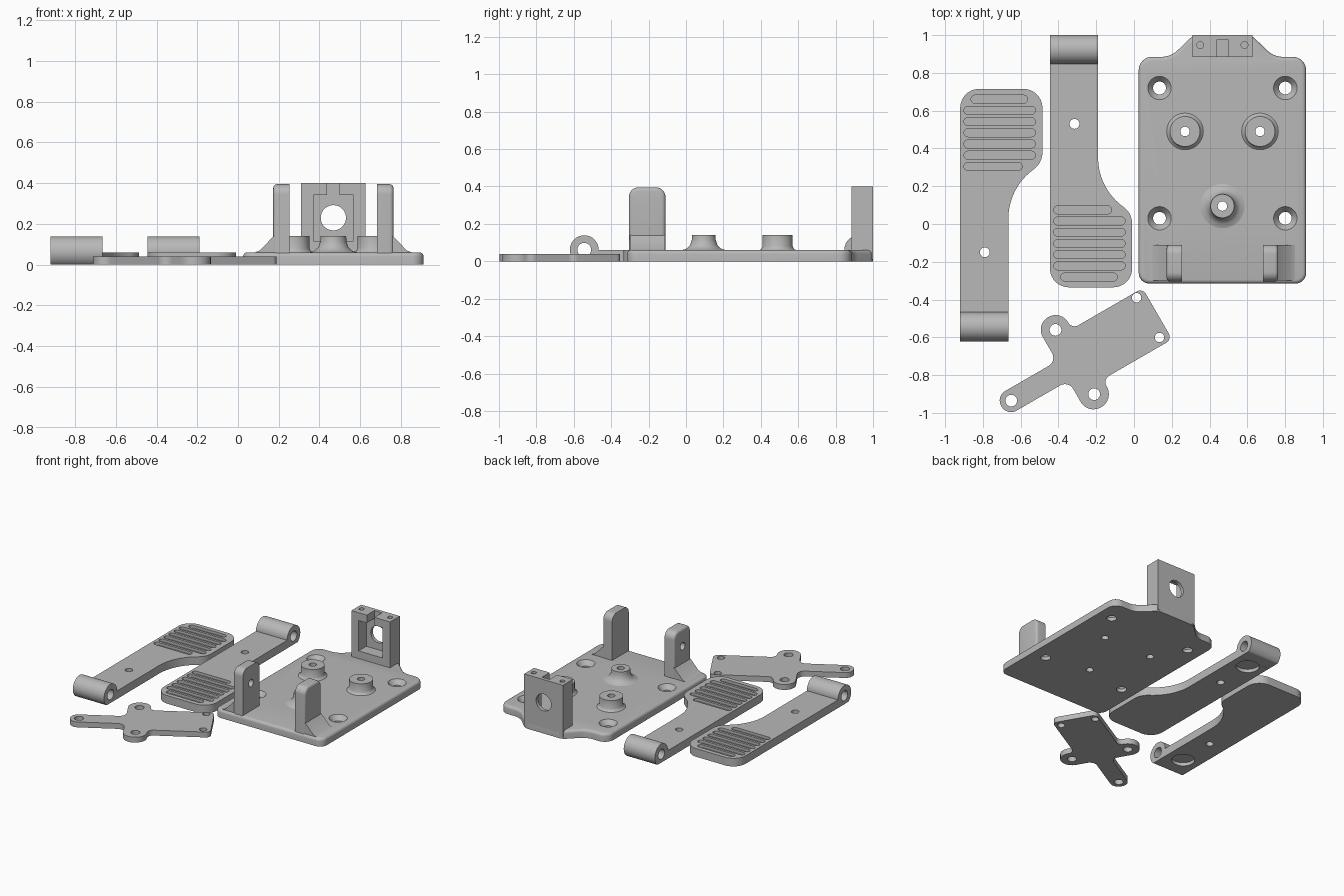
import bpy, bmesh, math
from mathutils import Matrix, Vector

cube = bpy.data.objects.get("Cube")
if cube:
    bpy.data.objects.remove(cube, do_unlink=True)

grey = bpy.data.materials.new("plain_grey")
grey.use_nodes = True
colour = (0.48, 0.48, 0.48, 1)
grey.diffuse_color = colour
for node in grey.node_tree.nodes:
    if node.type == 'BSDF_PRINCIPLED':
        node.inputs["Base Color"].default_value = colour


def finish(bm, name, matrix):
    bmesh.ops.remove_doubles(bm, verts=bm.verts, dist=0.0002)
    bm.transform(matrix)
    bmesh.ops.recalc_face_normals(bm, faces=bm.faces)
    mesh = bpy.data.meshes.new(name)
    bm.to_mesh(mesh)
    bm.free()
    mesh.materials.append(grey)
    ob = bpy.data.objects.new(name, mesh)
    bpy.context.collection.objects.link(ob)
    return ob


def axes(u, v, w, loc=(0, 0, 0)):
    """Matrix taking local u, v, w onto the given directions."""
    m = Matrix((u, v, w)).transposed().to_4x4()
    m.translation = Vector(loc)
    return m


def rounded(corners, steps=8):
    """Polygon of (x, y, radius) corners with each corner filleted."""
    out = []
    for i, (x, y, r) in enumerate(corners):
        p = Vector((x, y))
        a = (Vector(corners[i - 1][:2]) - p).normalized()
        b = (Vector(corners[(i + 1) % len(corners)][:2]) - p).normalized()
        if r == 0:
            out.append(p)
            continue
        half = a.angle(b) / 2
        centre = p + (a + b).normalized() * r / math.sin(half)
        start = p + a * r / math.tan(half) - centre
        end = p + b * r / math.tan(half) - centre
        for k in range(steps + 1):
            t = k / steps
            out.append(centre + (start * (1 - t) + end * t).normalized() * r)
    return out


def circle(x, y, r, n=40):
    return [Vector((x + r * math.cos(math.tau * i / n), y + r * math.sin(math.tau * i / n)))
            for i in range(n)]


def rect(x0, x1, y0, y1, r=0.0):
    return rounded([(x0, y0, r), (x1, y0, r), (x1, y1, r), (x0, y1, r)])


def prism(name, outline, w0, w1, matrix=Matrix(), soft=0):
    """Extrude an outline from w0 to w1, optionally rounding the far rim."""
    bm = bmesh.new()
    base = bm.faces.new([bm.verts.new((p[0], p[1], w0)) for p in outline])
    new = bmesh.ops.extrude_face_region(bm, geom=[base], use_keep_orig=True)["geom"]
    top = [v for v in new if isinstance(v, bmesh.types.BMVert)]
    bmesh.ops.translate(bm, verts=top, vec=(0, 0, w1 - w0))
    bmesh.ops.remove_doubles(bm, verts=bm.verts, dist=0.0002)
    if soft:
        rim = [e for e in bm.edges if all(abs(v.co.z - w1) < 1e-5 for v in e.verts)]
        bmesh.ops.bevel(bm, geom=rim, offset=soft, segments=4, profile=0.5, affect='EDGES')
    return finish(bm, name, matrix)


def lathe(name, profile, x, y, closed):
    bm = bmesh.new()
    vs = [bm.verts.new((r, 0, z)) for r, z in profile]
    es = [bm.edges.new(pair) for pair in zip(vs, vs[1:])]
    if closed:
        es.append(bm.edges.new((vs[-1], vs[0])))
    bmesh.ops.spin(bm, geom=vs + es, cent=(0, 0, 0), axis=(0, 0, 1),
                   angle=math.tau, steps=40, use_merge=True)
    return finish(bm, name, Matrix.Translation((x, y, 0)))


def cut(ob, cutter, keep=False):
    mod = ob.modifiers.new("cut", 'BOOLEAN')
    mod.operation = 'DIFFERENCE'
    mod.solver = 'EXACT'
    mod.object = cutter
    bpy.context.view_layer.update()
    dg = bpy.context.evaluated_depsgraph_get()
    mesh = bpy.data.meshes.new_from_object(ob.evaluated_get(dg))
    ob.modifiers.clear()
    ob.data = mesh
    if not keep:
        bpy.data.objects.remove(cutter, do_unlink=True)


def drill(ob, x, y, r, z0=-0.1, z1=0.5):
    cut(ob, prism("drill", circle(x, y, r), z0, z1))


parts = []
ALONG_X = axes((0, 1, 0), (0, 0, 1), (1, 0, 0))
ALONG_Y = axes((1, 0, 0), (0, 0, 1), (0, 1, 0))
MID = 0.468  # centre line of the base

# Base plate with flared rear tab
half = [(0.025, -0.315, 0.055), (0.025, 0.885, 0.07), (0.195, 0.885, 0.12), (0.315, 1.0, 0.06)]
outline = half + [(2 * MID - x, y, r) for x, y, r in reversed(half)]
base = prism("base_plate", rounded(outline), 0, 0.06, soft=0.02)
for x in (0.135, 2 * MID - 0.135):
    for y in (0.03, 0.72):
        cut(base, lathe("countersink", [(0, -0.02), (0.034, -0.02), (0.034, 0.025),
                                        (0.062, 0.06), (0.062, 0.1), (0, 0.1)], x, y, False))
parts.append(base)

# Standoff bosses
wide = [(0.025, 0.05), (0.1, 0.058), (0.088, 0.066), (0.08, 0.08), (0.08, 0.14), (0.025, 0.14)]
flared = [(0.025, 0.05), (0.125, 0.058), (0.095, 0.066), (0.074, 0.085), (0.064, 0.115),
          (0.063, 0.14), (0.025, 0.14)]
for name, x, y, profile in (("left_boss", 0.667, 0.49, wide), ("right_boss", 0.27, 0.49, wide),
                            ("front_boss", MID, 0.095, flared)):
    drill(base, x, y, 0.025)
    parts.append(lathe(name, profile, x, y, True))

# Pivot lugs with sloped outer gussets
for name, side in (("right", -1), ("left", 1)):
    m = axes((0, 1, 0), (0, 0, 1), (side, 0, 0), (MID + side * 0.215, 0, 0))
    lug = prism(name + "_lug", rounded([(-0.305, 0.03, 0), (-0.11, 0.03, 0),
                                        (-0.11, 0.395, 0.05), (-0.305, 0.395, 0.05)]),
                0, 0.08, m, soft=0.018)
    cut(lug, prism("pin", circle(-0.208, 0.265, 0.027), -0.1, 0.2, m))
    m = axes((side, 0, 0), (0, 0, 1), (0, 1, 0), (MID, 0, 0))
    slope = [(0.25, 0.04), (0.385, 0.04), (0.385, 0.06), (0.36, 0.07), (0.293, 0.14), (0.25, 0.14)]
    parts += [lug, prism(name + "_gusset", slope, -0.3, -0.112, m)]

# Rear sensor block with pocket, window, slot and screw holes
block = prism("rear_block", rect(0.31, 0.627, 0.885, 1.0), 0.01, 0.4)
cut(block, prism("pocket", rect(0.37, 0.566, 0.117, 0.342), 0.8, 0.975, ALONG_Y))
cut(block, prism("slot", rect(0.437, 0.499, 0.3, 0.5), 0.8, 0.974, ALONG_Y))
cut(block, prism("window", circle(MID, 0.23, 0.062), 0.8, 1.1, ALONG_Y))
for side in (-1, 1):
    drill(block, MID + side * 0.117, 0.947, 0.018, 0.3)
parts.append(block)


# Pedals: grooved pad, arm, hinge barrel
def pedal(name, matrix):
    arm = prism(name + "_arm", rounded([
        (-0.92, -0.5, 0), (-0.665, -0.5, 0), (-0.665, 0.193, 0.32), (-0.485, 0.322, 0.11),
        (-0.485, 0.715, 0.1), (-0.92, 0.715, 0.1)], 14), 0, 0.06)
    drill(arm, -0.79, -0.15, 0.026)
    for i in range(7):
        x0 = -0.863 if i == 6 else -0.9
        x1 = -0.593 if i == 0 else -0.563 if i == 6 else -0.522
        y = 0.305 + i * 0.0593
        cut(arm, prism("groove", rect(x0, x1, y - 0.021, y + 0.021, 0.0208), 0.04, 0.1))
    ring = [(p.x, max(p.y, 0)) for p in circle(-0.544, 0.062, 0.077, 64)]
    barrel = prism(name + "_barrel", ring, -0.92, -0.665, ALONG_X)
    cut(barrel, prism("bore", circle(-0.544, 0.062, 0.037), -1.1, -0.5, ALONG_X))
    for ob in (arm, barrel):
        drill(ob, -0.792, -0.43, 0.078, -0.1, 0.025)  # spring seat underneath
        ob.data.transform(matrix)
        if matrix.determinant() < 0:
            ob.data.flip_normals()
        parts.append(ob)


pedal("right_pedal", Matrix())
pedal("middle_pedal", Matrix.Translation((0.475, 0.38, 0)) @ Matrix.Diagonal((1, -1, 1, 1)))

# Flat cross-shaped bracket
bracket = prism("bracket", rounded([
    (-0.06, -0.06, 0.057), (0.315, -0.06, 0.05), (0.315, -0.268, 0.077), (0.475, -0.268, 0.077),
    (0.475, -0.145, 0.04), (0.9, -0.145, 0.035), (0.9, 0.168, 0.035), (0.468, 0.168, 0.038),
    (0.468, 0.285, 0.076), (0.313, 0.285, 0.076), (0.313, 0.06, 0.05), (-0.06, 0.06, 0.057)]),
    0, 0.04)
for u, v, r in ((0, 0, 0.031), (0.39, 0.207, 0.031), (0.397, -0.19, 0.031),
                (0.847, 0.14, 0.025), (0.847, -0.103, 0.025)):
    drill(bracket, u, v, r)
bracket.data.transform(Matrix.Translation((-0.65, -0.935, 0)) @ Matrix.Rotation(math.radians(30), 4, 'Z'))
parts.append(bracket)

# Smooth curves, keep hard edges
bpy.ops.object.select_all(action='DESELECT')
for ob in parts:
    ob.data.materials.clear()
    ob.data.materials.append(grey)
    ob.select_set(True)
bpy.context.view_layer.objects.active = parts[0]
bpy.ops.object.shade_smooth_by_angle(angle=math.radians(30))
